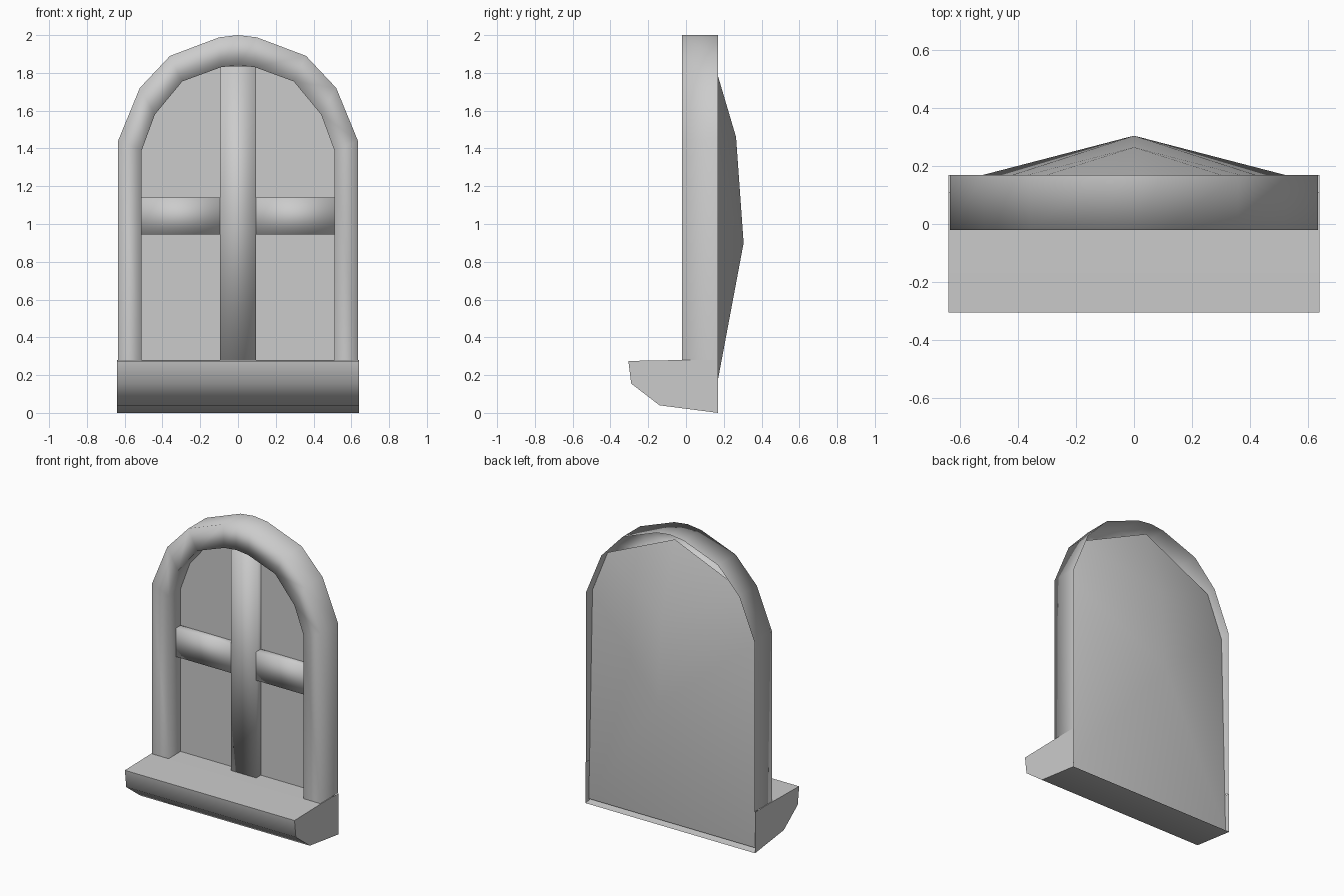
import bpy, bmesh, math

if "Cube" in bpy.data.objects:
    bpy.data.objects.remove(bpy.data.objects["Cube"])

OUTER = [(0.635, 0.28), (0.635, 1.44), (0.52, 1.72), (0.36, 1.89), (0.10, 1.988), (0.0, 2.0)]
INNER = [(0.51, 0.28), (0.51, 1.39), (0.44, 1.58), (0.295, 1.755), (0.09, 1.83), (0.0, 1.84)]
FRONT, BACK, BAR, PANE = -0.02, 0.17, 0.06, 0.11


def build(name, verts, faces, face_y=-1, angle=50):
    """Mesh object whose overall normal points toward face_y."""
    bm = bmesh.new()
    vs = [bm.verts.new(v) for v in verts]
    for f in faces:
        bm.faces.new([vs[i] for i in f])
    bmesh.ops.recalc_face_normals(bm, faces=bm.faces)
    bm.normal_update()
    if sum(f.normal.y * f.calc_area() for f in bm.faces) * face_y < 0:
        bmesh.ops.reverse_faces(bm, faces=bm.faces)
    me = bpy.data.meshes.new(name)
    bm.to_mesh(me)
    bm.free()
    ob = bpy.data.objects.new(name, me)
    bpy.context.collection.objects.link(ob)
    bpy.ops.object.select_all(action='DESELECT')
    ob.select_set(True)
    bpy.context.view_layer.objects.active = ob
    bpy.ops.object.shade_smooth_by_angle(angle=math.radians(angle))
    return ob


def arch(half, y):
    """Full arch from right foot over the top to the left foot."""
    return [(x, y, z) for x, z in half] + [(-x, y, z) for x, z in half[-2::-1]]


def strips(rows):
    n = len(rows[0])
    faces = [(r * n + i, r * n + i + 1, (r + 1) * n + i + 1, (r + 1) * n + i)
             for r in range(len(rows) - 1) for i in range(n - 1)]
    return [p for row in rows for p in row], faces


# arched frame: outer wall, front face and inner reveal, open at the back
build("arched_frame", *strips([arch(OUTER, BACK), arch(OUTER, FRONT),
                               arch(INNER, FRONT), arch(INNER, PANE)]), angle=100)

# sill with a slanted underside
sill = [(BACK, 0.0), (-0.14, 0.04), (-0.29, 0.155), (-0.305, 0.275), (FRONT, 0.28), (PANE, 0.28)]
n = len(sill)
verts, faces = strips([[(s * 0.64, y, z) for y, z in sill] for s in (-1, 1)])
verts += [(s * 0.64, BACK, 0.28) for s in (-1, 1)]
faces += [tuple(range(n)) + (2 * n,), tuple(range(n, 2 * n)) + (2 * n + 1,)]
build("window_sill", verts, faces)

# glass
glass = arch(INNER, PANE)
build("glass_pane", glass, [tuple(range(len(glass)))])


# glazing bars
def bar(name, x0, x1, z0, z1):
    verts = [(x, y, z) for y in (BAR, PANE) for x, z in ((x0, z0), (x1, z0), (x1, z1), (x0, z1))]
    faces = [(0, 1, 2, 3)] + [(i, (i + 1) % 4, (i + 1) % 4 + 4, i + 4) for i in range(4)]
    build(name, verts, faces, angle=100)


bar("vertical_bar", -0.095, 0.095, 0.28, 1.835)
bar("left_crossbar", -0.51, -0.095, 0.945, 1.14)
bar("right_crossbar", 0.095, 0.51, 0.945, 1.14)

# bulging back panel set inside the frame
verts = [(0, 0.305, 0.9), (0, 0.265, 1.46), (0, 0.12, 1.95)]
for s in (1, -1):
    verts += [(s * 0.635, 0.14, 0.02), (s * 0.635, 0.10, 1.43), (s * 0.52, 0.10, 1.715)]
faces = [(3, 6, 0)]
for b in (3, 6):
    faces += [(b, b + 1, 0), (b + 1, 1, 0), (b + 1, b + 2, 1), (b + 2, 2, 1)]
build("back_panel", verts, faces, face_y=1, angle=60)
